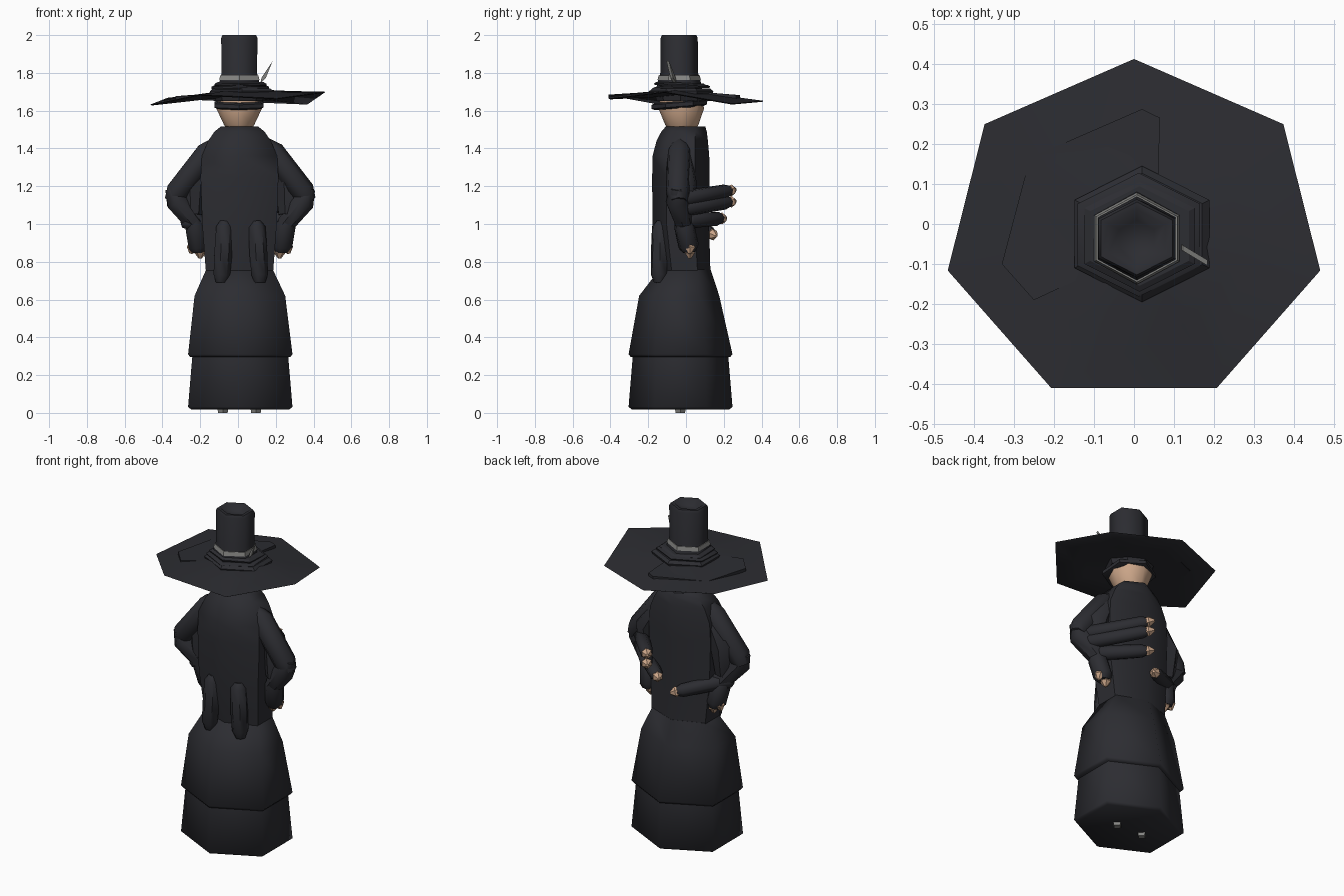
import bpy, bmesh, math
from mathutils import Vector

if "Cube" in bpy.data.objects:
    bpy.data.objects.remove(bpy.data.objects["Cube"])


def mat(name, c):
    m = bpy.data.materials.new(name)
    m.diffuse_color = (*c, 1)
    m.use_nodes = True
    m.node_tree.nodes["Principled BSDF"].inputs["Base Color"].default_value = m.diffuse_color
    return m


CLOTH = mat("charcoal cloth", (0.025, 0.0255, 0.031))
SKIN = mat("skin", (0.60, 0.38, 0.25))
GREY = mat("light grey", (0.24, 0.24, 0.23))


def finish(bm, name, m, angle=40):
    bmesh.ops.recalc_face_normals(bm, faces=bm.faces)
    me = bpy.data.meshes.new(name)
    bm.to_mesh(me)
    bm.free()
    ob = bpy.data.objects.new(name, me)
    bpy.context.collection.objects.link(ob)
    me.materials.append(m)
    bpy.ops.object.select_all(action='DESELECT')
    ob.select_set(True)
    bpy.context.view_layer.objects.active = ob
    if angle:
        bpy.ops.object.shade_smooth_by_angle(angle=math.radians(angle))
    return ob


def skin_rings(bm, rings, caps=True):
    loops = [[bm.verts.new(p) for p in r] for r in rings]
    n = len(loops[0])
    for a, b in zip(loops, loops[1:]):
        for i in range(n):
            bm.faces.new((a[i], a[(i + 1) % n], b[(i + 1) % n], b[i]))
    if caps:
        bm.faces.new(loops[0])
        bm.faces.new(loops[-1])


def ring(n, rx, ry, cx, cy, z, tilt=0):
    # polygon with one corner at the back (+y); tilt raises the back
    return [(cx + rx * math.sin(2 * math.pi * i / n),
             cy + ry * math.cos(2 * math.pi * i / n),
             z + tilt * ry * math.cos(2 * math.pi * i / n)) for i in range(n)]


def lathe(name, m, n, prof, angle=65, tilt=0):
    """prof rows: z, rx, ry, cx, cy"""
    bm = bmesh.new()
    skin_rings(bm, [ring(n, rx, ry, cx, cy, z, tilt) for z, rx, ry, cx, cy in prof])
    return finish(bm, name, m, angle)


def tube(name, m, pts, radii, n=7, angle=50):
    """tapered tube through points"""
    pts = [Vector(p) for p in pts]
    bm = bmesh.new()
    rings = []
    for i, p in enumerate(pts):
        d = (pts[min(i + 1, len(pts) - 1)] - pts[max(i - 1, 0)]).normalized()
        side = d.cross(Vector((0, 1, 0.02))).normalized()
        up = side.cross(d)
        rings.append([p + radii[i] * (side * math.cos(t) + up * math.sin(t))
                      for t in (2 * math.pi * k / n for k in range(n))])
    skin_rings(bm, rings)
    return finish(bm, name, m, angle)


# Six-sided skirt tiers
lathe("lower_skirt", CLOTH, 6, [
    (.018, .300, .258, .012, -.029), (.032, .319, .275, .012, -.029),
    (.31, .292, .252, .012, -.029)])
lathe("upper_skirt", CLOTH, 6, [
    (.295, .305, .262, .012, -.029), (.31, .319, .275, .012, -.029),
    (.62, .277, .212, .010, -.036), (.76, .203, .135, .008, -.005)])

# Coat body with rounded shoulders
lathe("coat_body", CLOTH, 6, [
    (.72, .203, .135, .008, -.005), (1.0, .228, .150, .008, -.028),
    (1.25, .238, .152, .008, -.027), (1.36, .230, .150, .008, -.027),
    (1.44, .192, .136, .008, -.020), (1.49, .152, .120, .008, -.010),
    (1.515, .115, .105, .008, -.003)])

# Two front coat tails
for s, cx in ((-1, -.08), (1, .105)):
    tube("coat_tail", CLOTH,
         [(cx - s * .008, -.132, 1.015), (cx - s * .006, -.135, .985),
          (cx, -.137, .85), (cx + s * .008, -.14, .73), (cx + s * .01, -.14, .69)],
         [.025, .046, .05, .046, .03])

# Feet peeking below the hem
for cx in (-.08, .095):
    lathe("foot", GREY, 4, [(0, .025, .025, cx, -.03), (.03, .03, .03, cx, -.03)])

# Head and dark band dipping towards the brow
lathe("head", SKIN, 8, [
    (1.49, .06, .065, .006, -.022), (1.525, .08, .088, .006, -.022),
    (1.61, .120, .120, .006, -.025), (1.69, .11, .11, .006, -.025)], 60)
lathe("hair_band", CLOTH, 6, [
    (1.613, .128, .128, .005, -.038), (1.622, .150, .146, .005, -.036),
    (1.642, .150, .146, .005, -.036), (1.650, .125, .125, .005, -.036)], 40, .08)
lathe("hat_lining", CLOTH, 8, [
    (1.652, .125, .125, .006, -.03), (1.70, .14, .14, .006, -.03)], 40)


def fingertip(p, d):
    p, d = Vector(p), Vector(d).normalized()
    tube("fingertip", SKIN, [p - d * .04, p - d * .012, p + d * .018],
         [.024, .031, .008], 6, 30)


# Bent arms, cuffs and hands
for s in (-1, 1):
    def X(x, y, z):
        return (s * x + .01, y, z)
    tube("upper_sleeve", CLOTH,
         [X(.13, -.035, 1.43), X(.17, -.035, 1.38), X(.335, -.045, 1.17), X(.36, -.04, 1.12)],
         [.035, .066, .064, .045])
    tube("sleeve_drape", CLOTH,
         [X(.17, -.01, 1.36), X(.25, -.01, 1.22), X(.25, -.02, 1.05)], [.04, .07, .05])
    tube("forearm", CLOTH,
         [X(.365, -.05, 1.19), X(.337, -.05, 1.12), X(.24, -.01, 1.0)], [.035, .06, .05])
    tube("cuff", CLOTH,
         [X(.255, -.03, 1.04), X(.24, -.01, .99), X(.222, .015, .88), X(.222, .018, .85)],
         [.035, .055, .055, .035])
    fingertip(X(.21, .02, .835), (0, 0, -1))
    fingertip(X(.255, .02, .86), (s * .3, 0, -1))

# Sleeves reaching behind the back, each with its own end point
reach = [((.33, -.04, 1.13), (.085, .25, 1.18)), ((.32, -.03, 1.08), (.085, .25, 1.12)),
         ((.26, .00, 1.02), (.045, .20, 1.03)), ((-.29, -.04, 1.02), (-.02, .15, .94)),
         ((-.26, -.02, 1.06), (-.16, .01, .96))]
for a, b in reach:
    a, b = Vector(a), Vector(b)
    d = (b - a).normalized()
    e = b - d * .022
    tube("back_sleeve", CLOTH, [a, a + d * .02, e - d * .03, e], [.025, .044, .038, .026])
    fingertip(b, d)

# Wide wavy heptagon brim: thin shell rising to the crown
heights = [1.652, 1.637, 1.70, 1.665, 1.685, 1.632, 1.668]
outer = [(x, y, h) for (x, y, _), h in zip(ring(7, .477, .432, 0, -.02, 0), heights)]


def brim_ring(f, lift, drop=0):
    return [(x * f, -.02 + (y + .02) * f, h * f + (1 - f) * lift - drop) for x, y, h in outer]


bm = bmesh.new()
skin_rings(bm, [brim_ring(.28, 1.715), brim_ring(.6, 1.71), brim_ring(1, 1.7),
                brim_ring(.98, 1.7, .006), brim_ring(.6, 1.70, .012), brim_ring(.25, 1.69, .01)])
finish(bm, "hat_brim", CLOTH, 40)

# Raised fold on the back left of the brim, sloping up to the crown
bm = bmesh.new()
fold = [(.065, .265), (.02, .287), (-.26, .165), (-.33, -.10), (-.25, -.19), (-.1, -.12), (.06, .1)]
skin_rings(bm, [[(x, y, z - .09 * math.hypot(x, y)) for x, y in fold] for z in (1.69, 1.708)])
finish(bm, "brim_fold", CLOTH, 30)

# Stacked hexagon layers round the crown foot
for z, h, r, cx, cy, t in ((1.688, .03, .165, .02, -.025, 0), (1.715, .016, .15, .012, -.027, .04),
                           (1.73, .018, .135, .014, -.03, -.04)):
    lathe("hat_layer", CLOTH, 6, [(z, r * 1.15, r, cx, cy), (z + h * .5, r * 1.18, r * 1.03, cx, cy),
                                  (z + h, r * 1.05, r * .92, cx, cy)], 30, t)

# Crown with a sunken top
C = (.007, -.036)
lathe("hat_crown", CLOTH, 6, [
    (1.70, .135, .125, *C), (1.75, .122, .115, *C), (1.80, .108, .100, *C), (1.985, .111, .098, *C),
    (2.0, .103, .091, *C), (2.0, .082, .072, *C), (1.97, .05, .045, *C)], 65)

# Pale ribbon
lathe("hat_ribbon", GREY, 6, [(1.762, .123, .115, *C), (1.785, .117, .109, *C)], 30)

# Feather: thin pointed blade
bm = bmesh.new()
blade = [(.118, 1.745), (.148, 1.775), (.183, 1.862), (.125, 1.775)]
skin_rings(bm, [[(x, y - (x - .12) * .6, z) for x, z in blade] for y in (-.066, -.052)])
finish(bm, "feather", GREY, 0)
